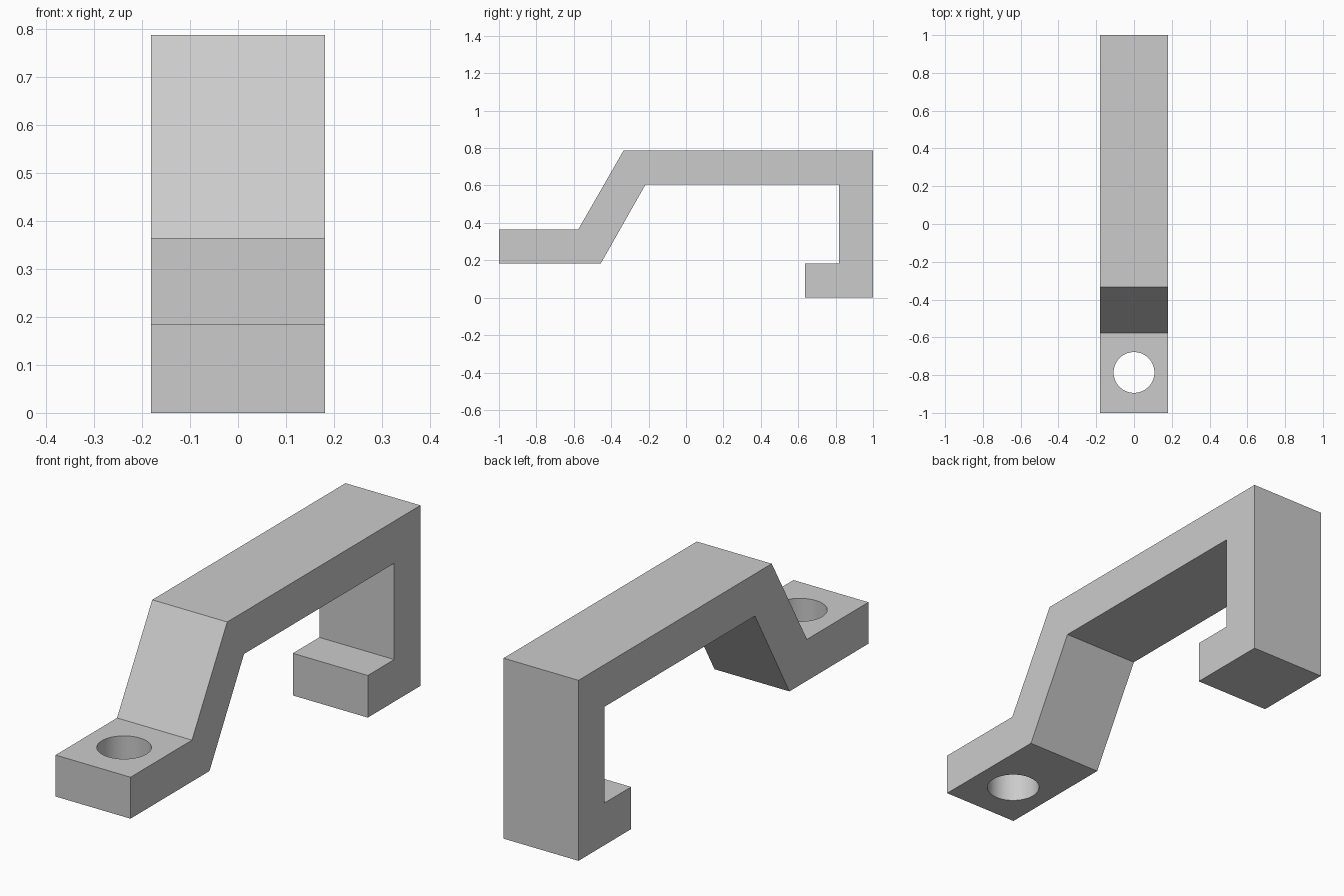
import bpy
import bmesh
import math

default = bpy.data.objects.get("Cube")
if default:
    bpy.data.objects.remove(default)

HALF_WIDTH = 0.181

# Single flat grey
grey = bpy.data.materials.new("plain grey")
grey.use_nodes = True
colour = (0.6, 0.6, 0.6, 1.0)
grey.diffuse_color = colour
grey.node_tree.nodes["Principled BSDF"].inputs["Base Color"].default_value = colour


def add_object(name, bm):
    bmesh.ops.recalc_face_normals(bm, faces=bm.faces)
    mesh = bpy.data.meshes.new(name)
    bm.to_mesh(mesh)
    bm.free()
    mesh.materials.append(grey)
    obj = bpy.data.objects.new(name, mesh)
    bpy.context.collection.objects.link(obj)
    return obj


# Bracket side profile (y, z): foot tab, slope, bridge, rear leg and hook
profile = [
    (-1.0, 0.184), (-0.455, 0.184), (-0.217, 0.604), (0.819, 0.604),
    (0.819, 0.184), (0.637, 0.184), (0.637, 0.0), (1.0, 0.0),
    (1.0, 0.788), (-0.333, 0.788), (-0.576, 0.365), (-1.0, 0.365),
]
bm = bmesh.new()
side = bm.faces.new([bm.verts.new((-HALF_WIDTH, y, z)) for y, z in profile])
swept = bmesh.ops.extrude_face_region(bm, geom=[side], use_keep_orig=True)
verts = [v for v in swept["geom"] if isinstance(v, bmesh.types.BMVert)]
bmesh.ops.translate(bm, verts=verts, vec=(2 * HALF_WIDTH, 0, 0))
bracket = add_object("hooked_bracket", bm)

# Round screw hole through the foot tab
bm = bmesh.new()
bmesh.ops.create_cone(bm, cap_ends=True, segments=64,
                      radius1=0.108, radius2=0.108, depth=0.4)
cutter = add_object("screw_hole_cutter", bm)
cutter.location = (0, -0.786, 0.275)
cutter.hide_render = True

hole = bracket.modifiers.new("screw_hole", "BOOLEAN")
hole.operation = "DIFFERENCE"
hole.solver = "EXACT"
hole.object = cutter

# Apply the cut, then smooth only the hole wall
bpy.ops.object.select_all(action="DESELECT")
bpy.context.view_layer.objects.active = bracket
bracket.select_set(True)
bpy.ops.object.modifier_apply(modifier=hole.name)
bpy.data.objects.remove(cutter)
bpy.ops.object.shade_smooth_by_angle(angle=math.radians(30))
